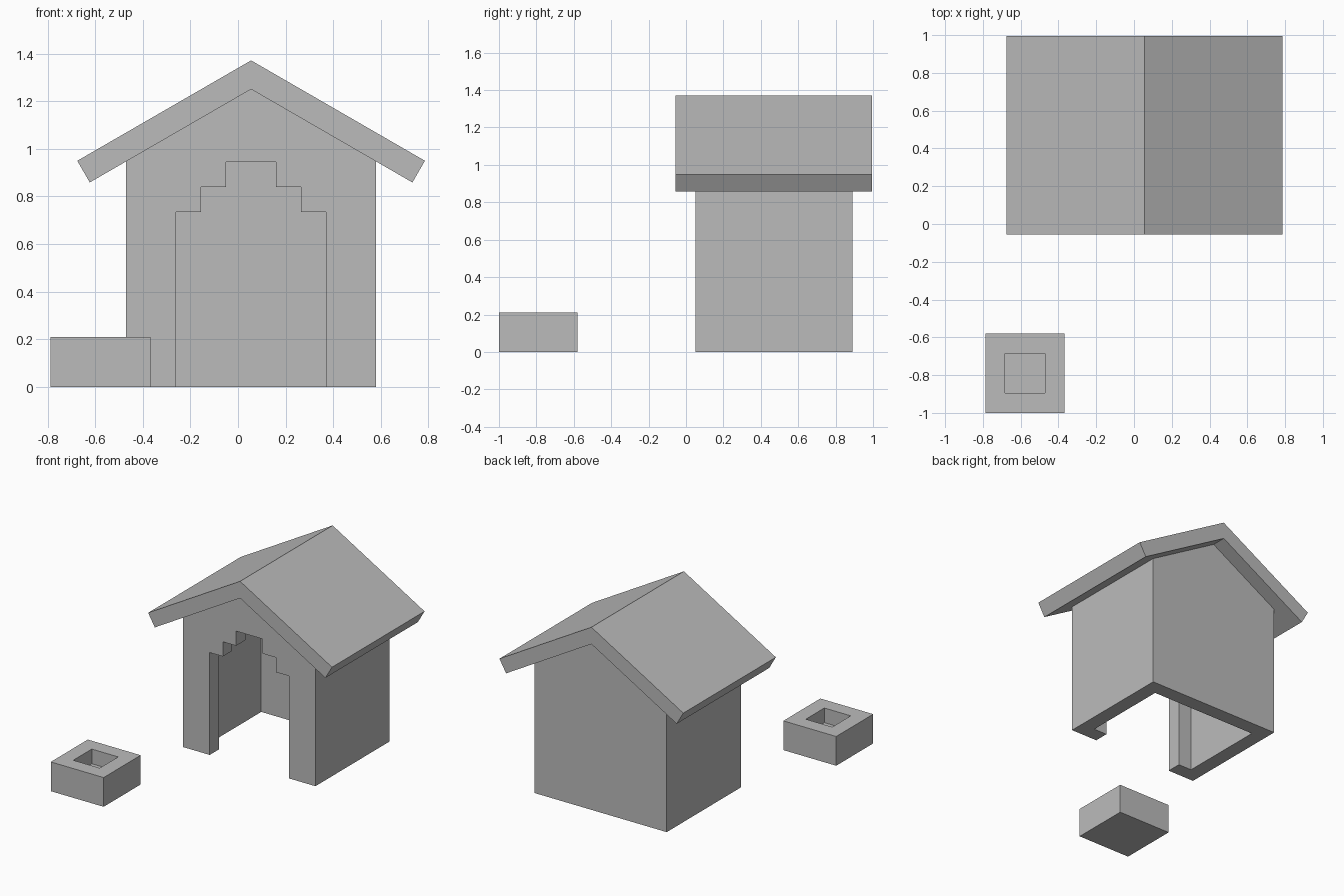
import bpy, bmesh
from mathutils import Vector

cube = bpy.data.objects.get("Cube")
if cube:
    bpy.data.objects.remove(cube, do_unlink=True)

U = 0.105            # wall thickness, the module for all sizes
CX = 0.055           # centre line of the house
FRONT, BACK = 0.05, 0.89
SLOPE = 0.5774       # 30 degree roof
APEX = 1.25          # underside of the ridge

grey = bpy.data.materials.new("plain grey")
grey.use_nodes = True
grey.diffuse_color = (0.5, 0.5, 0.5, 1)
grey.node_tree.nodes["Principled BSDF"].inputs["Base Color"].default_value = (0.5, 0.5, 0.5, 1)


def prism(name, profile, y0, y1):
    """Extrude an x-z profile along y."""
    bm = bmesh.new()
    face = bm.faces.new([bm.verts.new((x, y0, z)) for x, z in profile])
    ext = bmesh.ops.extrude_face_region(bm, geom=[face])
    moved = [v for v in ext["geom"] if isinstance(v, bmesh.types.BMVert)]
    bmesh.ops.translate(bm, verts=moved, vec=Vector((0, y1 - y0, 0)))
    bmesh.ops.recalc_face_normals(bm, faces=bm.faces)
    mesh = bpy.data.meshes.new(name)
    bm.to_mesh(mesh)
    bm.free()
    mesh.materials.append(grey)
    obj = bpy.data.objects.new(name, mesh)
    bpy.context.collection.objects.link(obj)
    return obj


def mirrored(half):
    """Complete a right-hand outline across the house centre line."""
    return [(CX + x, z) for x, z in half] + [(CX - x, z) for x, z in reversed(half) if x > 0]


def rect(x0, x1, z0, z1):
    return [(x0, z0), (x1, z0), (x1, z1), (x0, z1)]


def carve(obj, cutter):
    """Subtract the cutter, then discard it."""
    cutter.hide_render = True
    mod = obj.modifiers.new("carve", "BOOLEAN")
    mod.operation = "DIFFERENCE"
    mod.solver = "EXACT"
    mod.object = cutter
    bpy.context.view_layer.objects.active = obj
    bpy.ops.object.modifier_apply(modifier=mod.name)
    bpy.data.objects.remove(cutter, do_unlink=True)


# House walls: gabled block, hollow and open underneath
half = 5 * U
walls = prism("house_walls", mirrored([(half, 0), (half, APEX - half * SLOPE), (0, APEX)]), FRONT, BACK)
room = rect(CX - half + U, CX + half - U, -0.1, 1.5)
carve(walls, prism("room_cutter", room, FRONT + U, BACK - U))

# Stepped doorway through the front wall
door = [(3 * U, -0.1), (3 * U, 7 * U), (2 * U, 7 * U), (2 * U, 8 * U), (U, 8 * U), (U, 9 * U)]
carve(walls, prism("door_cutter", mirrored(door), FRONT - 0.05, FRONT + 1.5 * U))

# Roof: one bent slab with square-cut eaves
top = APEX + 0.121
eave = 0.73
lip = (eave - 0.0525, top - eave * SLOPE - 0.091)
outline = [(CX, APEX), (CX + lip[0], lip[1]), (CX + eave, top - eave * SLOPE),
           (CX, top), (CX - eave, top - eave * SLOPE), (CX - lip[0], lip[1])]
prism("roof", outline, FRONT - U, BACK + U)

# Food bowl: square block with a square hollow
bx, by = -0.787, -1.0
bowl = prism("food_bowl", rect(bx, bx + 4 * U, 0, 2 * U), by, by + 4 * U)
carve(bowl, prism("bowl_cutter", rect(bx + U, bx + 3 * U, U, 3 * U), by + U, by + 3 * U))
